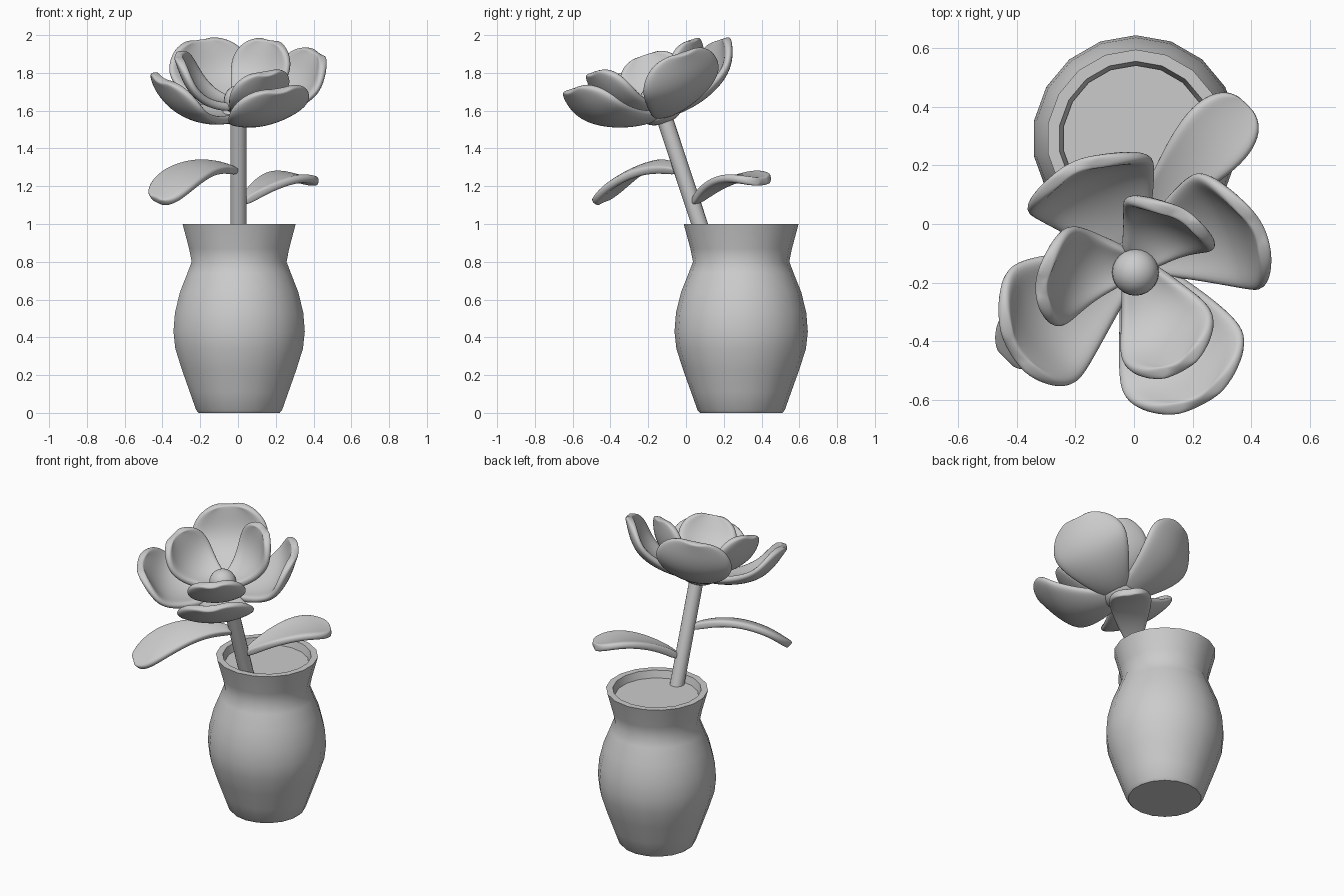
import bpy, bmesh, math
from mathutils import Vector, Matrix

cube = bpy.data.objects.get("Cube")
if cube:
    bpy.data.objects.remove(cube)

grey = bpy.data.materials.new("plain_grey")
grey.use_nodes = True
grey.diffuse_color = (0.6, 0.6, 0.6, 1)
grey.node_tree.nodes["Principled BSDF"].inputs["Base Color"].default_value = (0.6, 0.6, 0.6, 1)


def finish(name, bm, angle=40):
    bmesh.ops.recalc_face_normals(bm, faces=bm.faces)
    mesh = bpy.data.meshes.new(name)
    bm.to_mesh(mesh)
    bm.free()
    mesh.materials.append(grey)
    obj = bpy.data.objects.new(name, mesh)
    bpy.context.collection.objects.link(obj)
    bpy.ops.object.select_all(action="DESELECT")
    obj.select_set(True)
    bpy.context.view_layer.objects.active = obj
    bpy.ops.object.shade_smooth_by_angle(angle=math.radians(angle))
    return obj


def lathe(name, profile, centre, sides):
    bm = bmesh.new()
    rings = [[bm.verts.new((centre[0] + r * math.sin(math.tau * i / sides),
                            centre[1] + r * math.cos(math.tau * i / sides), z))
              for i in range(sides)] for r, z in profile]
    for low, high in zip(rings, rings[1:]):
        for i in range(sides):
            j = (i + 1) % sides
            bm.faces.new((low[i], low[j], high[j], high[i]))
    bm.faces.new(rings[0])
    bm.faces.new(rings[-1])
    return finish(name, bm)


def ball(name, centre, radius, squash=1, turn=Matrix()):
    bm = bmesh.new()
    bmesh.ops.create_uvsphere(bm, u_segments=24, v_segments=14, radius=radius)
    bm.transform(Matrix.Translation(centre) @ turn @ Matrix.Diagonal((1, 1, squash, 1)))
    return finish(name, bm)


def smooth_path(points, t):
    """Point on a smooth curve through evenly spaced control points."""
    x = t * (len(points) - 1)
    i = min(int(x), len(points) - 2)
    f = x - i
    b, c = points[i], points[i + 1]
    a = points[i - 1] if i else b * 2 - c
    d = points[i + 2] if i + 2 < len(points) else c * 2 - b
    return (b * 2 + (c - a) * f + (a * 2 - b * 5 + c * 4 - d) * f ** 2
            + (b * 3 - a - c * 3 + d) * f ** 3) / 2


def blade(name, spine, widths, side, cup, thickness, place=Matrix()):
    """Rounded petal or leaf: a cupped strip along a spine, thickened and smoothed."""
    bm = bmesh.new()
    rows, across = len(widths), 6
    grid = []
    for i, width in enumerate(widths):
        t = math.sin(math.pi / 2 * i / (rows - 1))  # rows crowd towards the round tip
        p = smooth_path(spine, t)
        tangent = smooth_path(spine, min(t + .02, 1)) - smooth_path(spine, max(t - .02, 0))
        up = tangent.cross(side).normalized()
        line = []
        for k in range(across + 1):
            u = 2 * k / across - 1
            v = p + side * (u * width) + up * (cup * u * u * width)
            line.append(bm.verts.new(place @ v))
        grid.append(line)
    for a, b in zip(grid, grid[1:]):
        for k in range(across):
            bm.faces.new((a[k], a[k + 1], b[k + 1], b[k]))
    obj = finish(name, bm, 180)
    solid = obj.modifiers.new("thickness", "SOLIDIFY")
    solid.thickness = thickness
    solid.offset = 0
    smooth = obj.modifiers.new("smooth", "SUBSURF")
    smooth.levels = smooth.render_levels = 2
    return obj


# Vase and soil
POT = (0.006, 0.292)
lathe("vase", [(.218, 0), (.231, .015), (.265, .11), (.308, .23), (.343, .34), (.353, .43),
               (.345, .53), (.318, .64), (.278, .74), (.255, .80), (.269, .87), (.304, 1.0),
               (.264, 1.0), (.247, .93)], POT, 18)
lathe("soil", [(.243, .9), (.25, .955)], POT, 18)

# Stem leaning to the front
base, top = Vector((0.003, .105, .9)), Vector((.003, -.13, 1.61))
lean = (top - base).to_track_quat("Z", "Y").to_matrix().to_4x4()
bm = bmesh.new()
bmesh.ops.create_cone(bm, cap_ends=True, segments=16, radius1=.043, radius2=.043,
                      depth=(top - base).length)
bm.transform(Matrix.Translation((base + top) / 2) @ lean)
finish("stem", bm)

# Flower head in its own tilted frame
HEAD = Vector((0, -.125, 1.575))
tilt = Matrix.Rotation(math.radians(18.3), 4, "X")
ball("flower_base", HEAD, .1, .45, tilt)
ball("flower_centre", Vector((.005, -.165, 1.655)), .08)


def petal_ring(name, angles, spine, widths, cup):
    for i, angle in enumerate(angles):
        turn = Matrix.Rotation(math.radians(angle), 4, "Z")
        blade(f"{name}_{i + 1}", [Vector((r, 0, h)) for r, h in spine], widths,
              Vector((0, 1, 0)), cup, .045, Matrix.Translation(HEAD) @ tilt @ turn)


petal_ring("outer_petal", (26, 115, 210, 298), [(.02, 0), (.2, .012), (.375, .095), (.475, .28)],
           [.06, .13, .19, .232, .237, .2, .135, .06], .24)
petal_ring("inner_petal", (59, 177, 299), [(.02, .05), (.15, .075), (.255, .17), (.32, .33)],
           [.06, .105, .145, .175, .178, .15, .1, .045], .24)

# Leaves on either side of the stem
leaf_widths = [.02, .06, .1, .127, .13, .11, .075, .03]
blade("right_leaf", [Vector(p) for p in ((0, -.03, 1.28), (-.15, -.17, 1.315),
      (-.31, -.33, 1.25), (-.435, -.455, 1.125))], leaf_widths,
      Vector((.67, -.67, -.3)), -.1, .045)
blade("left_leaf", [Vector(p) for p in ((.02, .04, 1.11), (.13, .14, 1.195),
      (.26, .28, 1.245), (.385, .41, 1.225))], leaf_widths,
      Vector((.7, -.7, -.1)), -.1, .045)
